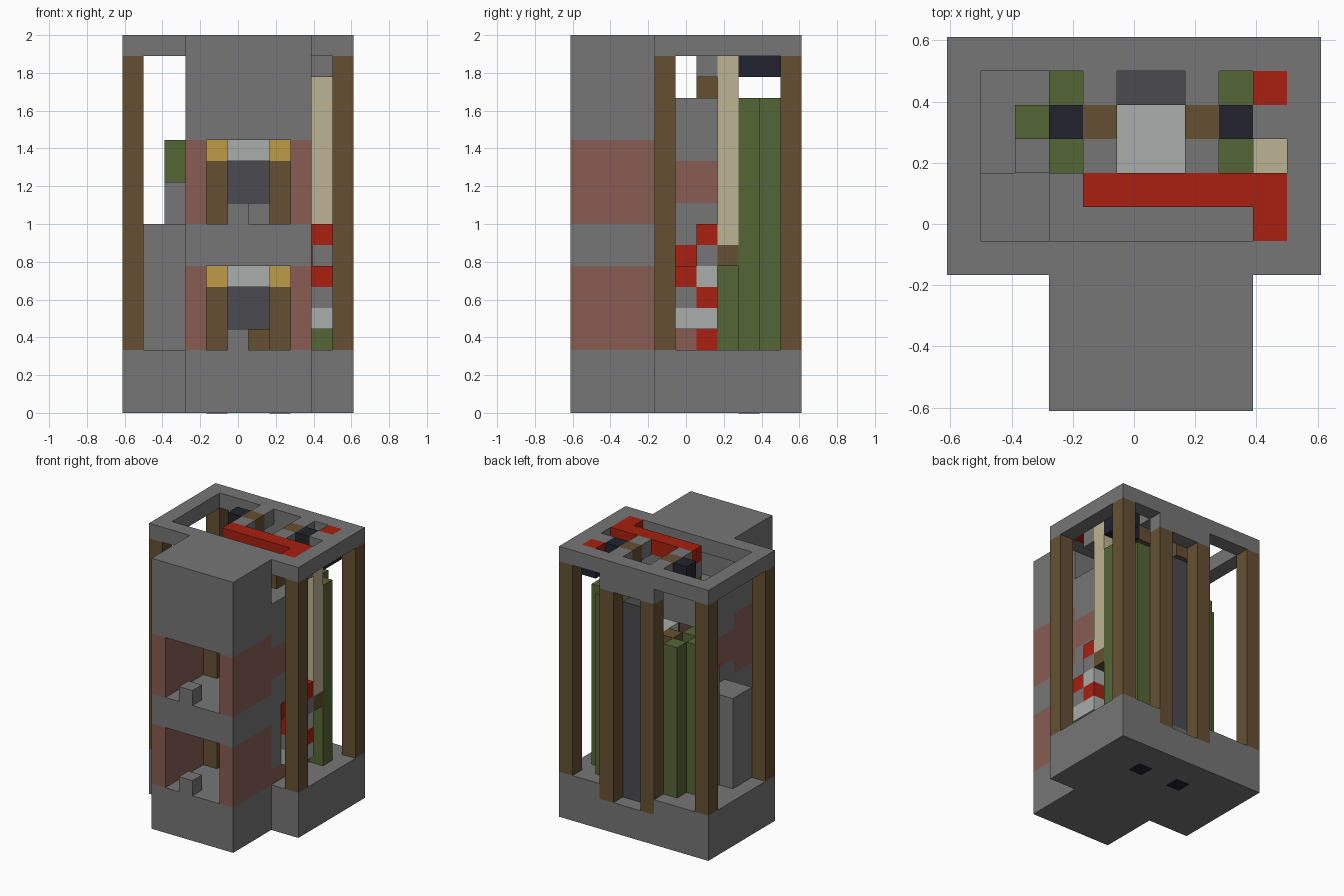
import bpy
import bmesh
from mathutils import Vector

if "Cube" in bpy.data.objects:
    bpy.data.objects.remove(bpy.data.objects["Cube"], do_unlink=True)

UNIT = 1 / 9          # one block of the building grid
WIDTH = 11            # blocks across


def linear(channel):
    c = channel / 255
    return c / 12.92 if c < 0.04 else ((c + 0.055) / 1.055) ** 2.4


def material(name, *rgb):
    mat = bpy.data.materials.new(name)
    mat.use_nodes = True
    colour = [linear(c) for c in rgb] + [1]
    mat.diffuse_color = colour
    shader = next(n for n in mat.node_tree.nodes if n.type == 'BSDF_PRINCIPLED')
    shader.inputs["Base Color"].default_value = colour
    return mat


stone = material("stone_grey", 118, 118, 118)
pale = material("pale_grey", 168, 174, 172)
iron = material("dark_grey", 75, 74, 79)
wood = material("wood_brown", 100, 80, 50)
leaf = material("leaf_green", 84, 102, 54)
red = material("bright_red", 168, 32, 16)
brick = material("brick_pink", 136, 92, 84)
tan = material("sand_tan", 190, 180, 148)
gold = material("gold", 190, 155, 70)
coal = material("coal_black", 34, 34, 46)


def blocks(name, mat, *boxes):
    """One object made of grid boxes; each box is an x, y and z range."""
    bm = bmesh.new()
    for xs, ys, zs in boxes:
        low = Vector((xs[0], ys[0], zs[0]))
        high = Vector((xs[1], ys[1], zs[1]))
        size = high - low
        centre = (low + high) / 2 - Vector((WIDTH / 2, WIDTH / 2, 0))
        made = bmesh.ops.create_cube(bm, size=1)["verts"]
        bmesh.ops.scale(bm, vec=size * UNIT, verts=made)
        bmesh.ops.translate(bm, vec=centre * UNIT, verts=made)
    mesh = bpy.data.meshes.new(name)
    bm.to_mesh(mesh)
    bm.free()
    mesh.materials.append(mat)
    obj = bpy.data.objects.new(name, mesh)
    bpy.context.collection.objects.link(obj)
    return obj


def at(n):
    return (n, n + 1)


# Shared ranges
full = (0, WIDTH)
tower = (3, 9)
porch = (0, 4)
inner = (4, 7)
middle = (5, 7)
crown = (17, 18)
sides = [at(3), at(8)]
jambs = [at(4), at(7)]

# Base, with a notch in its back edge
blocks("base", stone,
       (tower, porch, (0, 3)), (full, (4, 10), (0, 3)), (full, at(10), (0, 2)),
       ((0, 4), at(10), at(2)), ((8, 11), at(10), at(2)))
blocks("base_plates", coal, *[(x, at(8), (-0.03, 0.01)) for x in jambs])

# Corner posts and back columns
blocks("corner_posts", wood,
       *[(at(x), at(y), (3, 17)) for x in (0, 10) for y in (4, 10)])
blocks("back_columns", wood, *[(x, at(10), (2, 16)) for x in jambs])
blocks("back_beam", stone, ((4, 8), at(10), at(16)))
blocks("back_panel", iron, (middle, at(9), (2, 15)))

# Top ring
blocks("top_ring", stone,
       (full, at(4), crown), (full, at(10), crown),
       (at(0), (5, 10), crown), (at(10), (5, 10), crown), (at(9), at(8), crown),
       *[(x, at(y), crown) for x in jambs for y in (7, 9)])

# Front tower: head, middle slab, ceiling
blocks("tower_head", stone, (tower, porch, (13, 18)))
blocks("ceiling", stone, (tower, inner, (13, 15)))
blocks("middle_slab", stone, (tower, (0, 7), (7, 9)))

# Two storeys with the same doorway
for storey, floor in (("lower", 3), ("upper", 9)):
    blocks(storey + "_porch_walls", brick,
           *[(x, porch, (floor, floor + 4)) for x in sides])
    blocks(storey + "_door_posts", wood,
           *[(x, at(4), (floor, floor + 3)) for x in jambs])
    blocks(storey + "_door_corners", gold,
           *[(x, at(4), at(floor + 3)) for x in jambs])
    blocks(storey + "_sill_block", stone, (at(5), at(0), at(floor)))
    blocks(storey + "_shelf", pale, (middle, (7, 9), at(floor + 3)))
    blocks(storey + "_step", wood if floor == 3 else stone,
           (at(6), at(5), at(floor)))

# Room walls behind the porch, in bands
blocks("room_walls_grey", stone,
       *[(x, inner, z) for x in sides for z in ((4, 7), at(9), at(12))])
blocks("room_walls_pink", brick,
       *[(x, inner, (10, 12)) for x in sides],
       *[(x, (4, 6), at(3)) for x in sides], (at(3), at(6), at(3)))

# Inner posts and capitals under the roof
blocks("inner_posts", wood, *[(x, at(8), (3, 13)) for x in jambs])
blocks("inner_capitals", wood, *[(x, at(8), (16, 18)) for x in jambs])
blocks("black_capitals", coal, *[(x, at(8), (16, 18)) for x in sides])
blocks("black_bracket", coal, (at(9), (8, 10), at(16)))

# Green columns
blocks("right_green_columns", leaf,
       (at(2), at(8), (3, 13)), (at(3), at(9), (3, 13)), (at(3), at(7), (3, 13)))
blocks("left_green_columns", leaf,
       (at(9), at(8), (3, 15)), (at(8), at(9), (3, 15)), (at(8), at(7), (3, 15)))

# Grey stepped block on the right
blocks("stepped_block", stone,
       ((1, 3), (5, 7), (3, 9)), (at(2), at(7), (3, 11)))

# Tan post on the left
blocks("tan_post", tan, (at(9), at(7), (8, 17)))
blocks("tan_post_foot", wood, (at(9), at(7), at(7)))

# Red roof bar with its supports
blocks("red_roof_bar", red,
       ((4, 10), at(6), crown), (at(9), at(5), crown), (at(9), at(9), crown))
blocks("roof_bar_beam", stone, ((4, 10), at(6), at(16)))
blocks("roof_bar_supports", wood, *[(x, at(6), at(15)) for x in jambs])

# Stack of coloured blocks on the left
blocks("stack_red", red,
       (at(9), at(5), at(6)), (at(9), at(6), at(5)), (at(9), at(6), at(8)),
       (at(8), at(6), at(3)), ((9, 9.05), at(5), at(7)))
blocks("stack_pale", pale,
       (at(9), (5, 7), at(4)), (at(9), at(6), at(6)))
blocks("stack_grey", stone,
       (at(9), at(5), at(5)), (at(9), at(6), at(7)))
